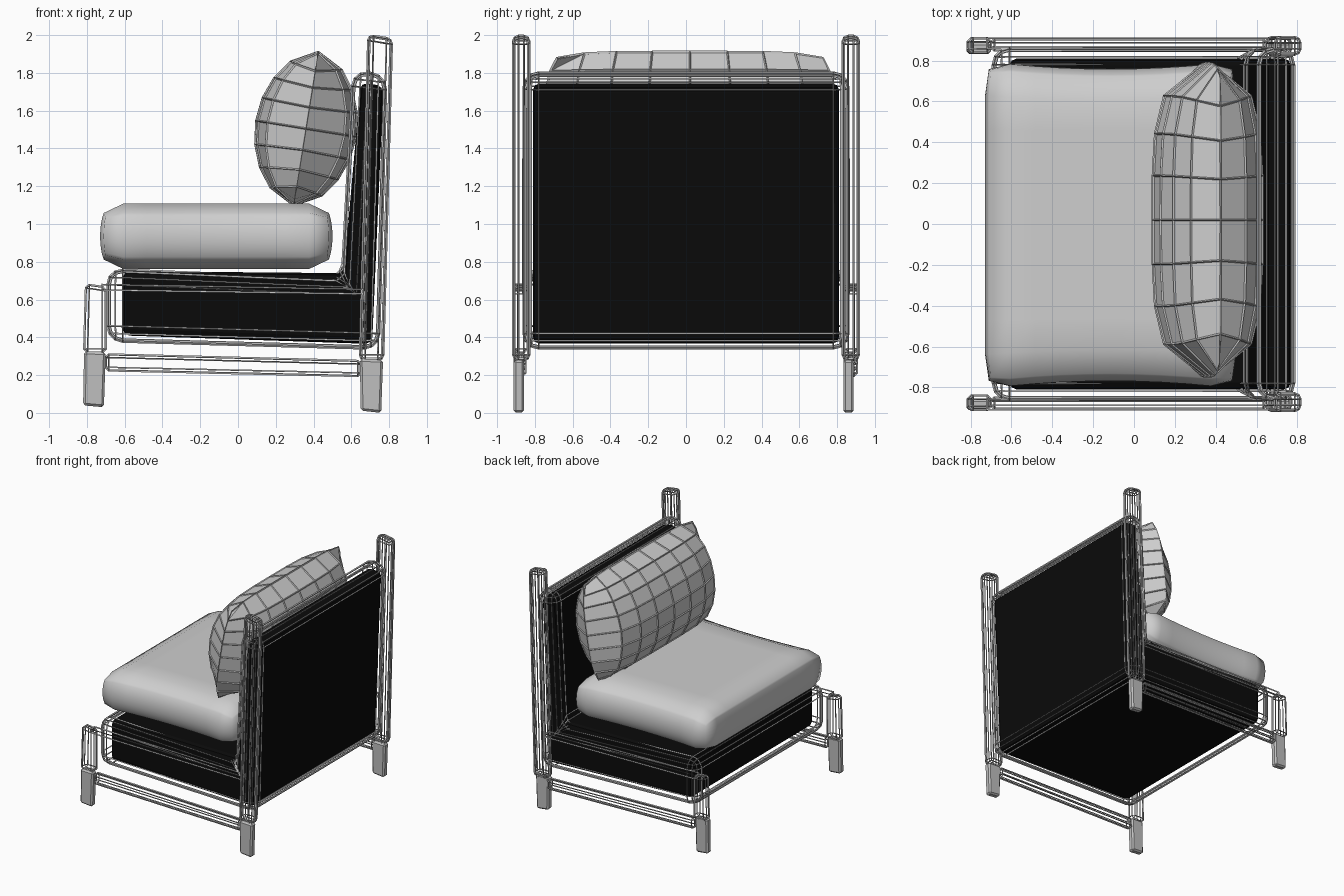
import bpy, bmesh, math
from mathutils import Vector

if "Cube" in bpy.data.objects:
    bpy.data.objects.remove(bpy.data.objects["Cube"])


def material(name, v):
    m = bpy.data.materials.new(name)
    m.diffuse_color = (v, v, v, 1)
    m.use_nodes = True
    m.node_tree.nodes["Principled BSDF"].inputs["Base Color"].default_value = m.diffuse_color
    return m


BLACK = material("black panel", 0.003)
FABRIC = material("light grey fabric", 0.62)
METAL = material("grey metal", 0.52)


def finish(bm, name, mat, wire=0.0):
    bmesh.ops.recalc_face_normals(bm, faces=bm.faces)
    me = bpy.data.meshes.new(name)
    bm.to_mesh(me)
    bm.free()
    me.materials.append(mat)
    ob = bpy.data.objects.new(name, me)
    bpy.context.collection.objects.link(ob)
    if wire:
        w = ob.modifiers.new("Wire", 'WIREFRAME')
        w.thickness = wire
        w.use_even_offset = False
    return ob


def prism(name, poly, y0, y1, mat, bevel=0.0, seg=1, wire=0.0):
    """Side outline (x, z) extruded from y0 to y1, rounded, optionally as a wire cage."""
    bm = bmesh.new()
    f = bm.faces.new([bm.verts.new((x, y0, z)) for x, z in poly])
    r = bmesh.ops.extrude_face_region(bm, geom=[f])
    for v in r["geom"]:
        if isinstance(v, bmesh.types.BMVert):
            v.co.y = y1
    bmesh.ops.recalc_face_normals(bm, faces=bm.faces)
    if bevel:
        bmesh.ops.bevel(bm, geom=bm.edges[:], offset=bevel, segments=seg,
                        profile=0.5, affect='EDGES', clamp_overlap=True)
    return finish(bm, name, mat, wire)


# Black L-shaped body inside an open rounded wire cage
prism("body_panels", [(-0.61, 0.41), (0.71, 0.365), (0.77, 1.73), (0.65, 1.75),
                      (0.56, 0.74), (-0.61, 0.75)], -0.81, 0.81, BLACK, 0.035, 2)
prism("body_cage", [(-0.69, 0.38), (0.745, 0.34), (0.785, 1.79), (0.61, 1.81),
                    (0.55, 0.71), (-0.69, 0.76)], -0.86, 0.86, METAL, 0.08, 3, 0.014)

# Side frames: solid feet, wire posts and wire rails
for side, s in (("left", -1), ("right", 1)):
    shift = -0.012
    prism(side + "_front_foot", [(-0.82, 0.04), (-0.71, 0.03), (-0.70, 0.32), (-0.815, 0.325)],
          s * 0.845 + shift, s * 0.90 + shift, METAL, 0.012)
    prism(side + "_back_foot", [(0.65, 0.012), (0.758, 0.0), (0.768, 0.28), (0.645, 0.285)],
          s * 0.845 + shift, s * 0.90 + shift, METAL, 0.012)
    prism(side + "_front_post", [(-0.815, 0.32), (-0.70, 0.32), (-0.70, 0.665), (-0.805, 0.68)],
          s * 0.84, s * 0.91, METAL, 0.018, 1, 0.013)
    prism(side + "_back_post", [(0.645, 0.28), (0.768, 0.28), (0.815, 1.98), (0.69, 2.0)],
          s * 0.83, s * 0.915, METAL, 0.028, 2, 0.013)
    prism(side + "_lower_rail", [(-0.70, 0.225), (0.65, 0.195), (0.65, 0.275), (-0.70, 0.31)],
          s * 0.85, s * 0.905, METAL, 0.016, 1, 0.013)
    prism(side + "_upper_rail", [(-0.72, 0.65), (0.66, 0.63), (0.66, 0.655), (-0.72, 0.68)],
          s * 0.86, s * 0.91, METAL, 0, 1, 0.013)

# Seat cushion: rounded box with pulled-out corners
bm = bmesh.new()
bmesh.ops.create_cube(bm, size=2)
bmesh.ops.subdivide_edges(bm, edges=bm.edges[:], cuts=9, use_grid_fill=True)
half, rad = Vector((0.615, 0.765, 0.173)), Vector((0.065, 0.13, 0.17))
for v in bm.verts:
    u, w = v.co.x, v.co.y
    p = Vector([v.co[i] * half[i] for i in range(3)])
    q = Vector([max(-(half[i] - rad[i]), min(half[i] - rad[i], p[i])) for i in range(3)])
    d = Vector([(p[i] - q[i]) / rad[i] for i in range(3)])
    if d.length > 0:
        d.normalize()
    p = Vector([q[i] + d[i] * rad[i] for i in range(3)])
    p.y *= 1 + 0.05 * u * u * w * w
    v.co = p + Vector((-0.115, -0.005, 0.935))
seat = finish(bm, "seat_cushion", FABRIC)
for f in seat.data.polygons:
    f.use_smooth = True


# Back pillow: tilted lens on an 8 by 8 grid, with raised seams
def pillow(name, mat, wire=0.0):
    bm = bmesh.new()
    n = 8
    up = Vector((0.13, 0, 0.81)).normalized()
    out = Vector((-up.z, 0, up.x))
    centre = Vector((0.36, 0.02, 1.505))
    for k in (1, -1):
        grid = []
        for i in range(n + 1):
            a = math.sin(math.pi / 2 * (2 * i / n - 1)) * 0.4 + (2 * i / n - 1) * 0.6
            row = []
            for j in range(n + 1):
                b = 2 * j / n - 1
                b = 0.75 * b + 0.25 * math.sin(math.pi / 2 * b)
                th = 0.265 * max(0, 1 - a * a) ** 0.6 * max(0, 1 - b ** 4) ** 0.5
                p = centre + up * (0.41 * a * (1 - 0.08 * b ** 6)) + out * (k * th)
                p.y += 0.765 * b * (1 - 0.08 * a ** 4)
                row.append(bm.verts.new(p))
            grid.append(row)
        for i in range(n):
            for j in range(n):
                bm.faces.new((grid[i][j], grid[i][j + 1], grid[i + 1][j + 1], grid[i + 1][j]))
    bmesh.ops.remove_doubles(bm, verts=bm.verts, dist=0.0005)
    return finish(bm, name, mat, wire)


pillow("back_pillow", FABRIC)
pillow("pillow_seams", METAL, 0.015)
